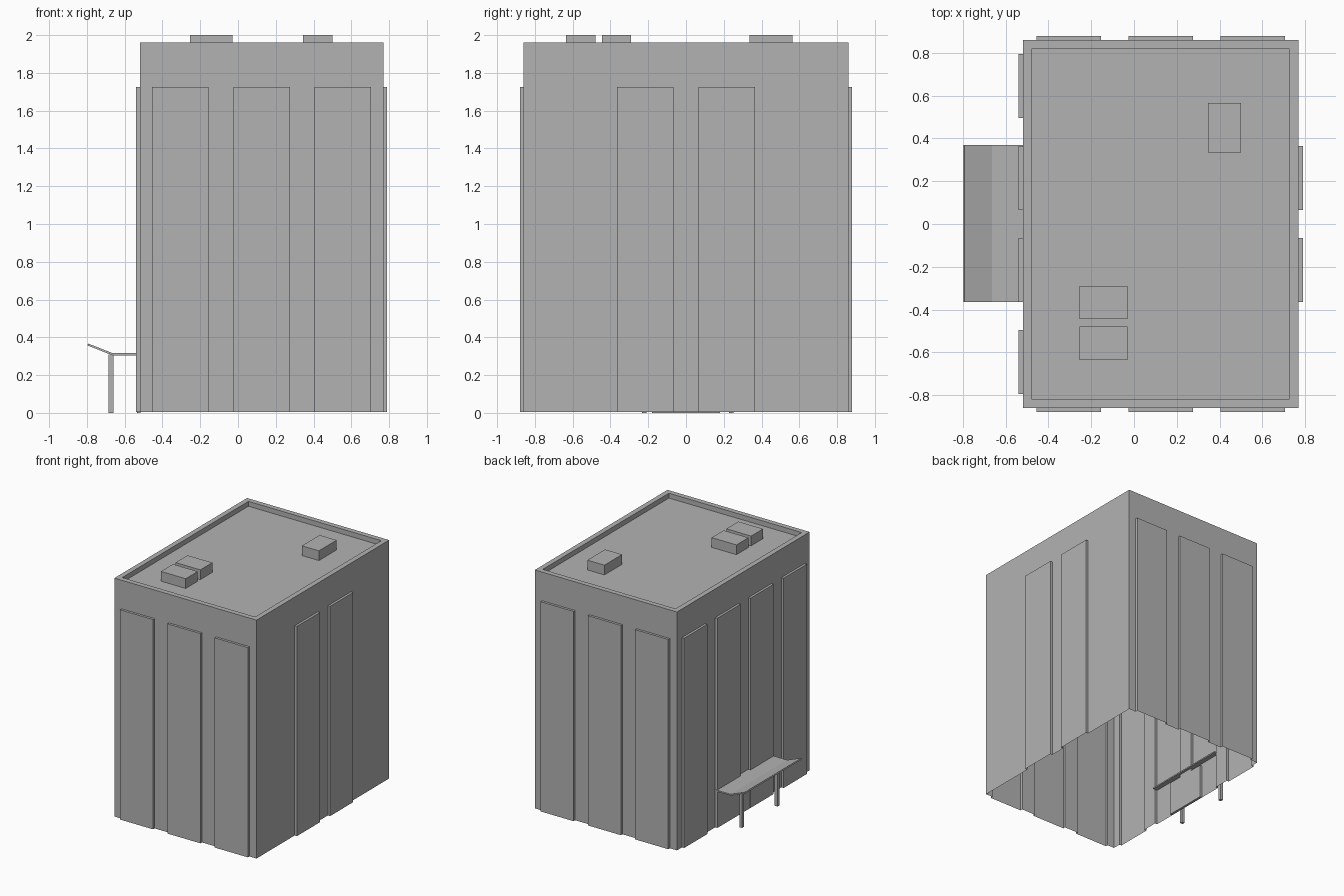
import bpy
import bmesh
from mathutils import Vector

cube = bpy.data.objects.get("Cube")
if cube:
    bpy.data.objects.remove(cube, do_unlink=True)

grey = bpy.data.materials.new("plain grey")
grey.use_nodes = True
COLOUR = (0.45, 0.45, 0.45, 1)
grey.diffuse_color = COLOUR
grey.node_tree.nodes["Principled BSDF"].inputs["Base Color"].default_value = COLOUR

# Main dimensions
X0, X1, Y0, Y1 = -0.52, 0.77, -0.86, 0.86
BASE, PANEL_TOP, TOP, ROOF = 0.004, 1.725, 1.96, 1.92
RIM, DEPTH, HALF = 0.042, 0.02, 0.15


def finish(name, bm):
    mesh = bpy.data.meshes.new(name)
    bm.to_mesh(mesh)
    bm.free()
    mesh.materials.append(grey)
    obj = bpy.data.objects.new(name, mesh)
    bpy.context.collection.objects.link(obj)
    return obj


def box(name, x, y, z):
    bm = bmesh.new()
    bmesh.ops.create_cube(bm, size=1)
    for v in bm.verts:
        v.co = [(a + b) / 2 + c * (b - a) for (a, b), c in zip((x, y, z), v.co)]
    return finish(name, bm)


def quad(bm, *points):
    bm.faces.new([bm.verts.new(p) for p in points])


def wall(bm, start, end, centres):
    """Wall with shallow raised panels, seen outside from start to end."""
    start, end = Vector(start), Vector(end)
    along = (end - start).normalized()
    out = Vector((along.y, -along.x))
    length = (end - start).length

    def at(s, z, d=0):
        return (*(start + along * s + out * d), z)

    def upright(s0, d0, s1, d1, z0=BASE, z1=PANEL_TOP):
        quad(bm, at(s0, z0, d0), at(s1, z0, d1), at(s1, z1, d1), at(s0, z1, d0))

    s = 0
    for c in centres:
        a, b = length / 2 + c - HALF, length / 2 + c + HALF
        upright(s, 0, a, 0)
        upright(a, 0, a, DEPTH)
        upright(a, DEPTH, b, DEPTH)
        upright(b, DEPTH, b, 0)
        quad(bm, at(a, PANEL_TOP, DEPTH), at(b, PANEL_TOP, DEPTH),
             at(b, PANEL_TOP), at(a, PANEL_TOP))
        s = b
    upright(s, 0, length, 0)
    upright(0, 0, length, 0, PANEL_TOP, TOP)


# Hollow building shell with panelled walls
bm = bmesh.new()
corners = [(X0, Y0), (X1, Y0), (X1, Y1), (X0, Y1)]
three, two, four = (-0.43, 0, 0.43), (-0.215, 0.215), (-0.645, -0.215, 0.215, 0.645)
for i, centres in enumerate((three, two, three, four)):
    wall(bm, corners[i], corners[(i + 1) % 4], centres)

# Parapet rim and sunken roof
inner = [(X0 + RIM, Y0 + RIM), (X1 - RIM, Y0 + RIM), (X1 - RIM, Y1 - RIM), (X0 + RIM, Y1 - RIM)]
for i in range(4):
    j = (i + 1) % 4
    quad(bm, (*corners[i], TOP), (*corners[j], TOP), (*inner[j], TOP), (*inner[i], TOP))
    quad(bm, (*inner[i], TOP), (*inner[j], TOP), (*inner[j], ROOF), (*inner[i], ROOF))
quad(bm, *[(*p, ROOF) for p in inner])
bmesh.ops.remove_doubles(bm, verts=bm.verts, dist=0.0005)
finish("building_shell", bm)

# Rooftop units
box("roof_unit_front", (-0.255, -0.03), (-0.635, -0.48), (ROOF, 2))
box("roof_unit_middle", (-0.255, -0.03), (-0.445, -0.29), (ROOF, 2))
box("roof_unit_back", (0.345, 0.5), (0.335, 0.565), (ROOF, 2))

# Door behind the canopy
box("door", (-0.535, -0.515), (-0.18, 0.18), (0, 0.28))

# Bent canopy sheet, extruded along the wall
bm = bmesh.new()
profile = [(-0.797, 0.357), (-0.665, 0.305), (-0.5, 0.305),
           (-0.5, 0.316), (-0.663, 0.316), (-0.793, 0.367)]
sheet = bm.faces.new([bm.verts.new((x, -0.365, z)) for x, z in profile])
side = bmesh.ops.extrude_face_region(bm, geom=[sheet], use_keep_orig=True)["geom"]
bmesh.ops.translate(bm, vec=(0, 0.735, 0),
                    verts=[v for v in side if isinstance(v, bmesh.types.BMVert)])
bmesh.ops.recalc_face_normals(bm, faces=bm.faces)
finish("canopy", bm)

# Canopy posts
for name, y in (("front", -0.22), ("back", 0.24)):
    box("canopy_post_" + name, (-0.685, -0.66), (y - 0.012, y + 0.012), (0, 0.31))
